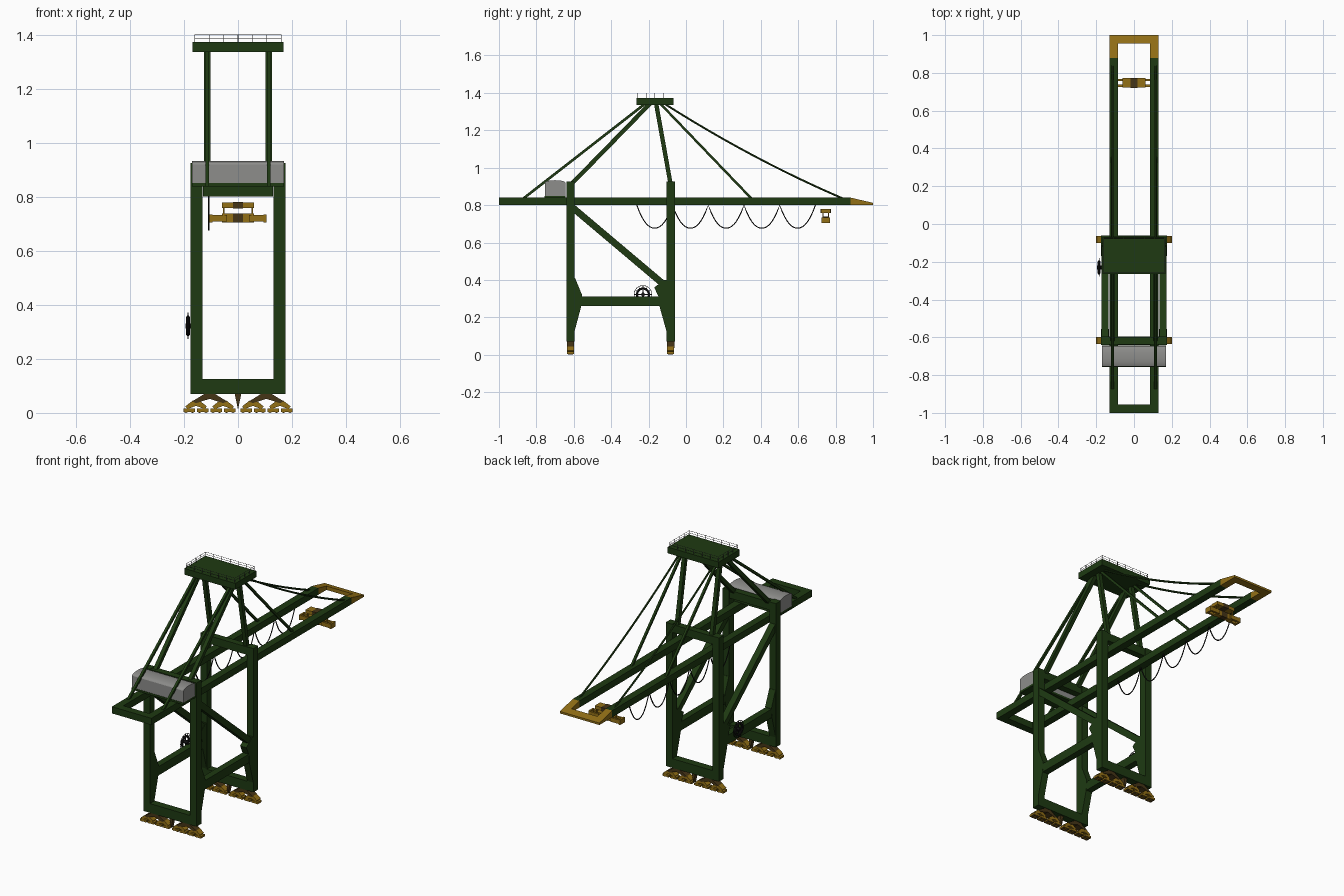
import bpy, bmesh, math
from mathutils import Vector, Matrix

old = bpy.data.objects.get("Cube")
if old:
    bpy.data.objects.remove(old, do_unlink=True)


def material(name, rgb):
    m = bpy.data.materials.new(name)
    m.use_nodes = True
    m.diffuse_color = (*rgb, 1)
    bsdf = m.node_tree.nodes["Principled BSDF"]
    bsdf.inputs["Base Color"].default_value = (*rgb, 1)
    bsdf.inputs["Roughness"].default_value = 0.7
    return m


GREEN = material("dark green", (0.013, 0.042, 0.006))
YELLOW = material("ochre yellow", (0.29, 0.16, 0.008))
BROWN = material("dark brown", (0.06, 0.035, 0.008))
GREY = material("house grey", (0.27, 0.27, 0.26))
BLACK = material("cable black", (0.008, 0.008, 0.008))
STEEL = material("rail grey", (0.08, 0.08, 0.08))


def add(name, bm, mat, smooth=False):
    bmesh.ops.recalc_face_normals(bm, faces=bm.faces)
    me = bpy.data.meshes.new(name)
    bm.to_mesh(me)
    bm.free()
    me.materials.append(mat)
    ob = bpy.data.objects.new(name, me)
    bpy.context.collection.objects.link(ob)
    if smooth:
        shade(ob)
    return ob


def shade(ob):
    bpy.ops.object.select_all(action='DESELECT')
    ob.select_set(True)
    bpy.context.view_layer.objects.active = ob
    bpy.ops.object.shade_smooth_by_angle()


def box(name, x, y, z, mat):
    """Box from (low, high) pairs on each axis."""
    bm = bmesh.new()
    size = Matrix.Diagonal((x[1] - x[0], y[1] - y[0], z[1] - z[0], 1))
    mid = Matrix.Translation((sum(x) / 2, sum(y) / 2, sum(z) / 2))
    bmesh.ops.create_cube(bm, size=1, matrix=mid @ size)
    return add(name, bm, mat)


def prism(name, pts, a, b, mat, axis="x", smooth=False):
    """Extrude a (y, z) profile along x, or an (x, z) profile along y."""
    bm = bmesh.new()
    rings = [[bm.verts.new((t, u, v) if axis == "x" else (u, t, v)) for u, v in pts]
             for t in (a, b)]
    for r in rings:
        bm.faces.new(r)
    n = len(pts)
    for i in range(n):
        j = (i + 1) % n
        bm.faces.new((rings[0][i], rings[0][j], rings[1][j], rings[1][i]))
    return add(name, bm, mat, smooth)


def strut(name, p, q, w, mat=GREEN):
    p, q = Vector(p), Vector(q)
    d = q - p
    rot = d.to_track_quat('Z', 'Y').to_matrix().to_4x4()
    bm = bmesh.new()
    bmesh.ops.create_cube(bm, size=1, matrix=Matrix.Translation((p + q) / 2) @ rot
                          @ Matrix.Diagonal((w, w, d.length, 1)))
    return add(name, bm, mat)


def tube(name, pts, r, mat, cyclic=False):
    cu = bpy.data.curves.new(name, 'CURVE')
    cu.dimensions = '3D'
    cu.bevel_depth = r
    cu.bevel_resolution = 1
    cu.use_fill_caps = True
    sp = cu.splines.new('POLY')
    sp.points.add(len(pts) - 1)
    for pt, co in zip(sp.points, pts):
        pt.co = (*co, 1)
    sp.use_cyclic_u = cyclic
    cu.materials.append(mat)
    ob = bpy.data.objects.new(name, cu)
    bpy.context.collection.objects.link(ob)
    bpy.ops.object.select_all(action='DESELECT')
    ob.select_set(True)
    bpy.context.view_layer.objects.active = ob
    bpy.ops.object.convert(target='MESH')
    shade(ob)


def span(s, a, b):
    return tuple(sorted((s * a, s * b)))


REAR, FRONT = (-0.64, -0.595), (-0.105, -0.06)

# Portal frames with their wheel bogies
for label, ys in (("rear", REAR), ("front", FRONT)):
    yc = sum(ys) / 2
    box(label + "_sill_beam", (-0.17, 0.17), ys, (0.07, 0.125), GREEN)
    box(label + "_top_beam", (-0.17, 0.17), (ys[0] + 0.003, ys[1] - 0.003), (0.875, 0.922), GREEN)
    prism(label + "_centre_buffer", [(-0.012, 0.07), (0.012, 0.07), (0, 0.012)],
          yc - 0.012, yc + 0.012, BROWN, "y")
    for s in (-1, 1):
        box(label + "_leg", span(s, 0.132, 0.175), ys, (0.07, 0.925), GREEN)
        c = s * 0.105
        prism(label + "_main_equalizer",
              [(c - 0.02, 0.07), (c + 0.02, 0.07), (c + 0.065, 0.042), (c + 0.05, 0.036),
               (c, 0.052), (c - 0.05, 0.036), (c - 0.065, 0.042)],
              yc - 0.02, yc + 0.02, BROWN, "y")
        for k in (-0.05, 0.05):
            d = c + k
            prism(label + "_equalizer",
                  [(d - 0.013, 0.045), (d + 0.013, 0.045), (d + 0.04, 0.024), (d + 0.032, 0.014),
                   (d, 0.026), (d - 0.032, 0.014), (d - 0.04, 0.024)],
                  yc - 0.018, yc + 0.018, YELLOW, "y")
            for t in (-0.025, 0.025):
                e = d + t
                box(label + "_truck", (e - 0.021, e + 0.021), (yc - 0.018, yc + 0.018),
                    (0.004, 0.016), YELLOW)
                for w in (-0.012, 0.012):
                    bm = bmesh.new()
                    bmesh.ops.create_cone(bm, cap_ends=True, segments=12, radius1=0.008,
                                          radius2=0.008, depth=0.028,
                                          matrix=Matrix.Translation((e + w, yc, 0.008))
                                          @ Matrix.Rotation(math.pi / 2, 4, 'X'))
                    add(label + "_wheel", bm, BROWN)

# Side beams, knee plates, diagonals, boom girders, mast and stays
for s in (-1, 1):
    box("side_beam", span(s, 0.134, 0.173), (-0.6, -0.1), (0.26, 0.312), GREEN)
    prism("rear_knee", [(-0.6, 0.11), (-0.56, 0.26), (-0.555, 0.318), (-0.593, 0.41), (-0.6, 0.41)],
          s * 0.133, s * 0.174, GREEN)
    prism("front_knee", [(-0.1, 0.11), (-0.1, 0.4), (-0.115, 0.4), (-0.17, 0.36), (-0.142, 0.3),
                         (-0.142, 0.26)], s * 0.133, s * 0.174, GREEN)
    strut("diagonal_brace", (s * 0.153, -0.61, 0.79), (s * 0.153, -0.13, 0.385), 0.036)
    box("boom_girder", span(s, 0.086, 0.13), (-1, 0.88), (0.8, 0.84), GREEN)
    prism("boom_tip_arm", [(0.88, 0.8), (0.88, 0.84), (1, 0.812), (1, 0.8)],
          s * 0.086, s * 0.13, YELLOW)
    x = s * 0.114
    strut("front_mast", (x, -0.082, 0.91), (x, -0.16, 1.345), 0.023)
    strut("rear_mast", (x, -0.615, 0.91), (x, -0.19, 1.345), 0.023)
    strut("rear_stay", (x, -0.87, 0.835), (x, -0.215, 1.345), 0.014)
    strut("inner_stay", (x, -0.14, 1.345), (x, 0.35, 0.835), 0.013)
    a, b = Vector((x, -0.12, 1.345)), Vector((x, 0.84, 0.835))
    tube("outer_stay", [a.lerp(b, i / 12) - Vector((0, 0, 0.1 * (i / 12) * (1 - i / 12)))
                        for i in range(13)], 0.006, GREEN)
box("boom_rear_beam", (-0.09, 0.09), (-1, -0.955), (0.8, 0.84), GREEN)
prism("boom_tip_beam", [(0.955, 0.8), (0.955, 0.8225), (1, 0.812), (1, 0.8)], -0.09, 0.09, YELLOW)

# Machinery house with a gently arched roof
box("house_floor", (-0.17, 0.17), (-0.757, -0.643), (0.838, 0.85), GREEN)
roof = [(-0.7 + 0.055 * math.cos(math.pi * i / 10), 0.92 + 0.013 * math.sin(math.pi * i / 10))
        for i in range(11)]
prism("machinery_house", [(-0.755, 0.85), (-0.645, 0.85)] + roof, -0.17, 0.17, GREY, smooth=True)

# Apex platform and its handrail
box("apex_platform", (-0.168, 0.168), (-0.265, -0.068), (1.335, 1.372), GREEN)
corners = [(-0.16, -0.258), (0.16, -0.258), (0.16, -0.075), (-0.16, -0.075)]
for z in (1.386, 1.399):
    tube("handrail", [(x, y, z) for x, y in corners], 0.001, STEEL, True)
for i in range(4):
    a, b = Vector(corners[i]), Vector(corners[(i + 1) % 4])
    n = 6 if i % 2 == 0 else 4
    for k in range(n):
        p = a.lerp(b, k / n)
        strut("rail_post", (p.x, p.y, 1.37), (p.x, p.y, 1.4), 0.002, STEEL)

# Trolley and lifting spreader
box("trolley", (-0.06, 0.06), (0.722, 0.772), (0.758, 0.778), YELLOW)
box("trolley_centre", (-0.018, 0.018), (0.72, 0.774), (0.757, 0.78), BROWN)
for s in (-1, 1):
    for y in (0.732, 0.762):
        box("hanger", span(s, 0.05, 0.056), (y - 0.003, y + 0.003), (0.73, 0.76), YELLOW)
        box("spreader_arm", span(s, 0.04, 0.1), (y - 0.006, y + 0.006), (0.708, 0.732), YELLOW)
    box("spreader_end", span(s, 0.094, 0.105), (0.725, 0.769), (0.705, 0.735), YELLOW)
box("spreader_body", (-0.06, 0.06), (0.734, 0.76), (0.705, 0.737), YELLOW)
box("spreader_centre", (-0.018, 0.018), (0.732, 0.762), (0.704, 0.738), BROWN)

# Festoon cable looping under the right girder
start, pitch, loops, steps = -0.263, 0.191, 5, 14
path = []
for i in range(loops * steps + 1):
    t = (i % steps) / steps * 2 - 1
    path.append((-0.108, start + pitch * i / steps, 0.677 + 0.123 * abs(t) ** 2.2))
tube("festoon_cable", path, 0.0032, BLACK)

# Cable reel on the right side beam
RX, RY, RZ = -0.185, -0.23, 0.322


def ring(r, a):
    return (RX, RY + r * math.cos(a), RZ + r * math.sin(a))


for name, r, thick in (("reel_rim", 0.048, 0.0016), ("reel_drum", 0.032, 0.007)):
    tube(name, [ring(r, math.tau * i / 32) for i in range(32)], thick, BLACK, True)
for i in range(12):
    a = math.tau * i / 12
    strut("reel_spoke", ring(0.01 if i % 3 == 0 else 0.03, a), ring(0.048, a), 0.003, BLACK)
tube("reel_hub", [(RX - 0.01, RY, RZ), (-0.165, RY, RZ)], 0.011, BLACK)
strut("reel_stand", (-0.17, RY, 0.3), (-0.17, RY, RZ + 0.008), 0.012, BLACK)
